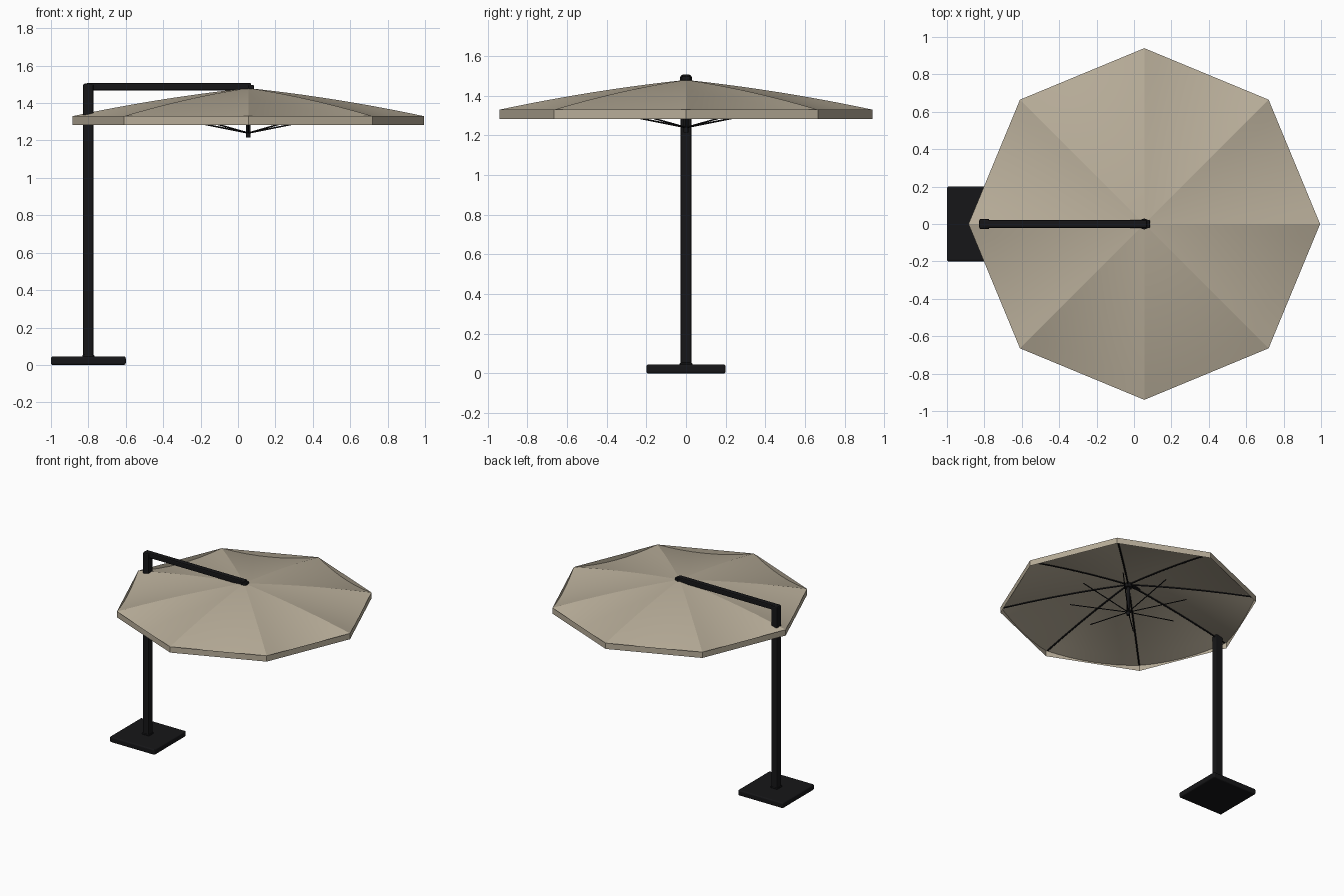
import bpy, bmesh
from math import sin, cos, pi
from mathutils import Vector

if "Cube" in bpy.data.objects:
    bpy.data.objects.remove(bpy.data.objects["Cube"])

CX, R, TOP, RIM, HEM = 0.055, 0.94, 1.48, 1.33, 1.283
SIDES = 8


def material(name, color):
    m = bpy.data.materials.new(name)
    m.diffuse_color = color
    m.use_nodes = True
    m.node_tree.nodes["Principled BSDF"].inputs["Base Color"].default_value = m.diffuse_color
    return m


fabric = material("beige_fabric", (0.48, 0.42, 0.32, 1))
metal = material("black_metal", (0.008, 0.008, 0.009, 1))


def finish(bm, name, mat, smooth=False):
    me = bpy.data.meshes.new(name)
    bm.to_mesh(me)
    bm.free()
    ob = bpy.data.objects.new(name, me)
    bpy.context.collection.objects.link(ob)
    me.materials.append(mat)
    for p in me.polygons:
        p.use_smooth = smooth
    return ob


def bevel(ob, width, segments=2):
    b = ob.modifiers.new("bevel", 'BEVEL')
    b.width, b.segments, b.limit_method = width, segments, 'ANGLE'


def box(name, x, y, z, width=0.006, segments=2):
    bm = bmesh.new()
    bmesh.ops.create_cube(bm, size=1)
    for v in bm.verts:
        for i, (lo, hi) in enumerate((x, y, z)):
            v.co[i] = lo + (v.co[i] + 0.5) * (hi - lo)
    ob = finish(bm, name, metal)
    bevel(ob, width, segments)
    return ob


def tube(bm, a, b, r, n=8):
    a, b = Vector(a), Vector(b)
    made = bmesh.ops.create_cone(bm, cap_ends=True, segments=n, radius1=r,
                                 radius2=r, depth=(b - a).length)["verts"]
    q = (b - a).to_track_quat('Z', 'Y')
    for v in made:
        v.co = q @ v.co + (a + b) / 2


def polar(k, r, z):
    return Vector((CX + r * cos(k * 2 * pi / SIDES), r * sin(k * 2 * pi / SIDES), z))


def rib_z(f):
    # gently bowed rib line from apex (f=0) to rim (f=1)
    return TOP - (TOP - RIM) * f + 0.05 * f * (1 - f)


# canopy: eight panels, each sagging between its ribs
bm = bmesh.new()
NR, NT = 10, 8
for k in range(SIDES):
    apex = bm.verts.new((CX, 0, TOP))
    prev = None
    for i in range(1, NR + 1):
        f = i / NR
        a, b = polar(k, R * f, rib_z(f)), polar(k + 1, R * f, rib_z(f))
        row = []
        for j in range(NT + 1):
            t = j / NT
            row.append(bm.verts.new(a.lerp(b, t) - Vector((0, 0, 0.035 * f * f * 4 * t * (1 - t)))))
        for j in range(NT):
            if prev:
                bm.faces.new((prev[j], row[j], row[j + 1], prev[j + 1]))
            else:
                bm.faces.new((apex, row[j], row[j + 1]))
        prev = row
finish(bm, "canopy", fabric, True)

# straight valance round the rim
bm = bmesh.new()
for k in range(SIDES):
    bm.faces.new([bm.verts.new(polar(*p)) for p in
                  ((k, R, HEM), (k + 1, R, HEM), (k + 1, R, RIM), (k, R, RIM))])
finish(bm, "valance", fabric)

# ribs under the fabric
bm = bmesh.new()
for k in range(SIDES):
    for i in range(5):
        tube(bm, polar(k, 0.98 * R * i / 5, rib_z(i / 5) - 0.008),
             polar(k, 0.98 * R * (i + 1) / 5, rib_z((i + 1) / 5) - 0.008), 0.006, 6)
finish(bm, "canopy_ribs", metal)

# struts from the lower hub
bm = bmesh.new()
for k in range(SIDES):
    tube(bm, polar(k, 0, 1.24), polar(k, 0.43, 1.326), 0.004, 6)
finish(bm, "struts", metal)

# central mast with hubs
bm = bmesh.new()
tube(bm, (CX, 0, 1.215), (CX, 0, 1.49), 0.012, 12)
tube(bm, (CX, 0, 1.445), (CX, 0, 1.495), 0.03, 8)
finish(bm, "canopy_mast", metal)

# base, pole, overhead arm
box("base", (-1, -0.6), (-0.2, 0.2), (0, 0.045), 0.01, 3)
box("pole_collar", (-0.832, -0.768), (-0.032, 0.032), (0.04, 0.055))
box("pole", (-0.828, -0.772), (-0.028, 0.028), (0.04, 1.505), 0.01)
box("arm", (-0.81, 0.07), (-0.021, 0.021), (1.467, 1.508), 0.008)
box("arm_end_cap", (0.03, 0.085), (-0.022, 0.022), (1.475, 1.498))
